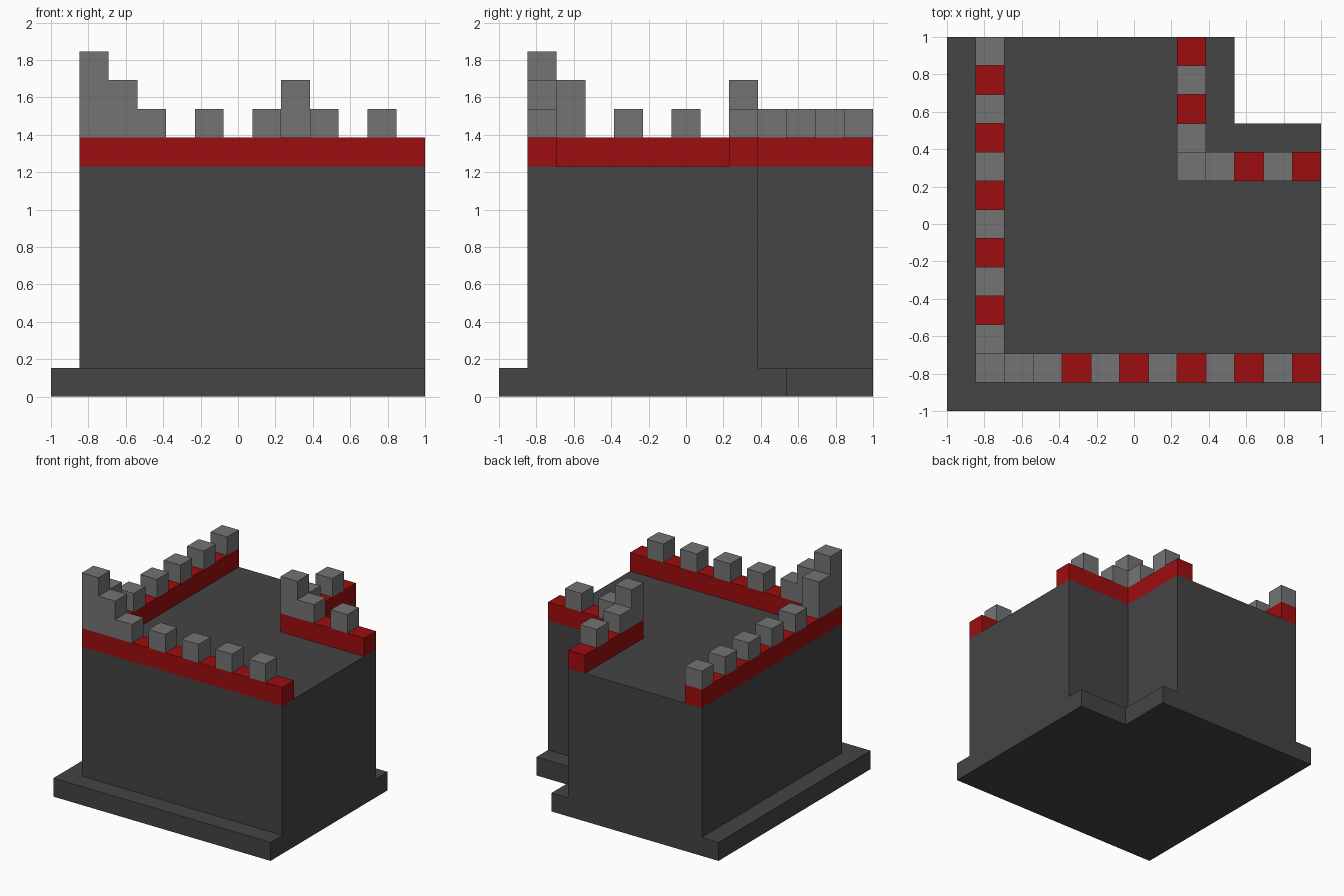
import bpy, bmesh

cube = bpy.data.objects.get("Cube")
if cube:
    bpy.data.objects.remove(cube, do_unlink=True)

U = 2 / 13  # block size; the plan is 13 x 13 blocks


def material(name, rgb):
    m = bpy.data.materials.new(name)
    m.use_nodes = True
    m.diffuse_color = (*rgb, 1)
    bsdf = next(n for n in m.node_tree.nodes if n.type == 'BSDF_PRINCIPLED')
    bsdf.inputs["Base Color"].default_value = (*rgb, 1)
    bsdf.inputs["Roughness"].default_value = 0.9
    return m


dark = material("dark_stone", (0.058, 0.058, 0.058))
grey = material("light_stone", (0.175, 0.175, 0.175))
red = material("red_trim", (0.34, 0.004, 0.005))


def prism(name, outline, z0, z1, mat):
    """Extrude a plan outline, given in block units, from z0 to z1."""
    bm = bmesh.new()
    face = bm.faces.new([bm.verts.new((x * U - 1, y * U - 1, z0 * U)) for x, y in outline])
    top = bmesh.ops.extrude_face_region(bm, geom=[face])["geom"]
    bmesh.ops.translate(bm, vec=(0, 0, (z1 - z0) * U),
                        verts=[v for v in top if isinstance(v, bmesh.types.BMVert)])
    bmesh.ops.recalc_face_normals(bm, faces=bm.faces)
    mesh = bpy.data.meshes.new(name)
    bm.to_mesh(mesh)
    bm.free()
    mesh.materials.append(mat)
    ob = bpy.data.objects.new(name, mesh)
    bpy.context.collection.objects.link(ob)
    return ob


def corner_shape(a, n):
    """Square from a to 13 with the back corner beyond n cut away."""
    return [(a, a), (13, a), (13, n), (n, n), (n, 13), (a, 13)]


def wall_shape(a):
    """One-block-thick L wall with its corner at (a, a)."""
    return corner_shape(a, a + 1)


# Solid masses
prism("base_plinth", corner_shape(0, 10), 0, 1, dark)
prism("wall_body", corner_shape(1, 9), 1, 8, dark)

# Red parapets along the outer and inner edges of the roof
prism("outer_parapet", wall_shape(1), 8, 9, red)
prism("inner_parapet", wall_shape(8), 8, 9, red)

# Battlements: (x, y) block -> height in blocks
merlons = {(1, 1): 3, (2, 1): 2, (1, 2): 2, (3, 1): 1,
           (8, 8): 2, (9, 8): 1, (8, 9): 1, (11, 8): 1, (8, 11): 1}
merlons.update({(x, 1): 1 for x in range(5, 13, 2)})
merlons.update({(1, y): 1 for y in range(4, 13, 2)})

for (x, y), h in merlons.items():
    square = [(x, y), (x + 1, y), (x + 1, y + 1), (x, y + 1)]
    prism("corner_turret" if x == y else "merlon", square, 9, 9 + h, grey)
